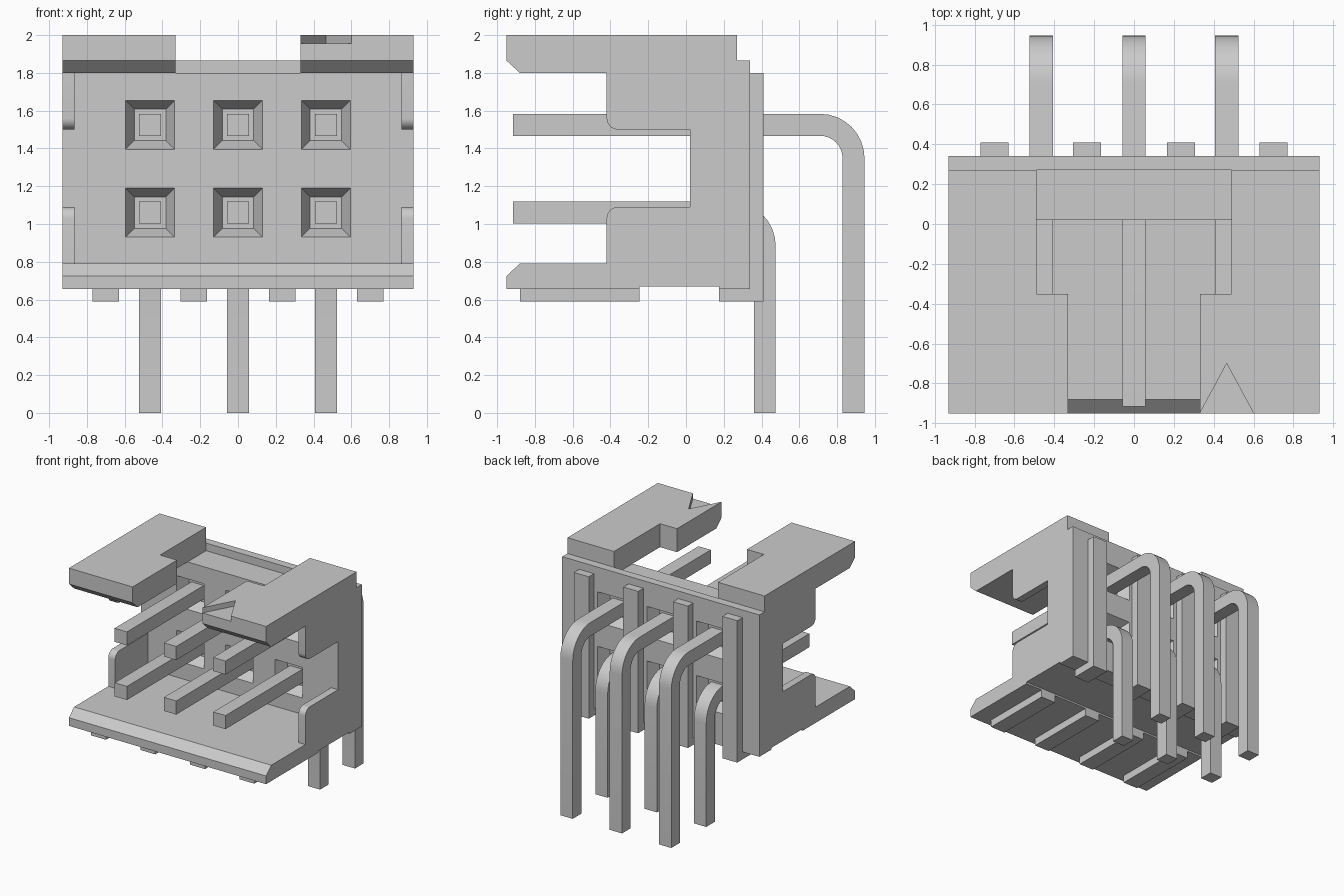
import bpy, bmesh
from math import cos, sin, pi, sqrt
from mathutils import Matrix, Vector

cube = bpy.data.objects.get("Cube")
if cube:
    bpy.data.objects.remove(cube, do_unlink=True)

grey = bpy.data.materials.new("plain_grey")
grey.use_nodes = True
grey.diffuse_color = (0.6, 0.6, 0.6, 1)
grey.node_tree.nodes["Principled BSDF"].inputs["Base Color"].default_value = (0.6, 0.6, 0.6, 1)


def add_object(name, bm):
    bmesh.ops.recalc_face_normals(bm, faces=bm.faces)
    mesh = bpy.data.meshes.new(name)
    bm.to_mesh(mesh)
    bm.free()
    mesh.materials.append(grey)
    obj = bpy.data.objects.new(name, mesh)
    bpy.context.collection.objects.link(obj)
    return obj


def extrude(name, points, vector):
    """Solid from a closed outline swept along a vector."""
    bm = bmesh.new()
    face = bm.faces.new([bm.verts.new(p) for p in points])
    new = bmesh.ops.extrude_face_region(bm, geom=[face])["geom"]
    verts = [g for g in new if isinstance(g, bmesh.types.BMVert)]
    bmesh.ops.translate(bm, verts=verts, vec=Vector(vector))
    return add_object(name, bm)


def side_solid(name, outline, x0, x1):
    return extrude(name, [(x0, y, z) for y, z in outline], (x1 - x0, 0, 0))


def box(name, x0, x1, y0, y1, z0, z1):
    return side_solid(name, [(y0, z0), (y1, z0), (y1, z1), (y0, z1)], x0, x1)


def frustum(name, x, z, y0, y1, half0, half1):
    """Square tapered block running along y."""
    bm = bmesh.new()
    bmesh.ops.create_cone(bm, cap_ends=True, segments=4, radius1=half0 * sqrt(2),
                          radius2=half1 * sqrt(2), depth=abs(y1 - y0))
    turn = -pi / 2 if y1 > y0 else pi / 2
    move = Matrix.Translation((x, (y0 + y1) / 2, z))
    bm.transform(move @ Matrix.Rotation(turn, 4, 'X') @ Matrix.Rotation(pi / 4, 4, 'Z'))
    return add_object(name, bm)


def arc(cy, cz, r, a0, a1, steps=8):
    angles = [a0 + (a1 - a0) * i / steps for i in range(steps + 1)]
    return [(cy + r * cos(a), cz + r * sin(a)) for a in angles]


def smooth(obj):
    bpy.ops.object.select_all(action='DESELECT')
    obj.select_set(True)
    bpy.context.view_layer.objects.active = obj
    bpy.ops.object.shade_smooth_by_angle(angle=pi / 6)


PIN_X = (-0.465, 0, 0.465)
PIN_Z = {"upper": 1.525, "lower": 1.06}
RIB_X = (-0.7, -0.235, 0.235, 0.7)
R = 0.06

# Housing: side outline with chamfered lips and rounded side windows
outline = [(-0.95, 2), (0.27, 2), (0.27, 1.865), (0.34, 1.865), (0.34, 0.655),
           (0.175, 0.655), (0.175, 0.67), (-0.245, 0.67), (-0.245, 0.655),
           (-0.95, 0.655), (-0.95, 0.725), (-0.88, 0.79), (-0.42, 0.79)]
outline += arc(-0.42 + R, 1.09 - R, R, pi, pi / 2)
outline += [(0.02, 1.09), (0.02, 1.5)]
outline += arc(-0.42 + R, 1.5 + R, R, 1.5 * pi, pi)
outline += [(-0.42, 1.8), (-0.88, 1.8), (-0.95, 1.865)]
housing = side_solid("housing", outline, -0.93, 0.93)

# Cutters: cavity, stepped key slot, corner marker, pin pockets
cutters = [
    box("cavity_cutter", -0.865, 0.865, -0.6, 0.02, 0.79, 1.8),
    box("slot_cutter", -0.33, 0.33, -1.1, -0.3, 1.7, 2.1),
    box("wide_slot_cutter", -0.49, 0.49, -0.35, 0.02, 1.7, 2.1),
    box("ledge_cutter", -0.49, 0.49, -0.05, 0.27, 1.8, 2.1),
    extrude("marker_cutter", [(0.303, -1, 1.955), (0.627, -1, 1.955), (0.465, -0.7, 1.955)],
            (0, 0, 0.1)),
]
for x in PIN_X:
    for z in PIN_Z.values():
        cutters.append(frustum("front_pocket_cutter", x, z, 0.0, 0.12, 0.139, 0.083))
        cutters.append(frustum("back_pocket_cutter", x, z, 0.36, 0.24, 0.139, 0.083))
for cutter in cutters:
    cutter.hide_render = True
    mod = housing.modifiers.new("cut", 'BOOLEAN')
    mod.operation = 'DIFFERENCE'
    mod.solver = 'EXACT'
    mod.object = cutter

# Apply the cuts and drop the helpers
bpy.context.view_layer.update()
graph = bpy.context.evaluated_depsgraph_get()
cut_mesh = bpy.data.meshes.new_from_object(housing.evaluated_get(graph))
housing.modifiers.clear()
housing.data = cut_mesh
for cutter in cutters:
    bpy.data.objects.remove(cutter, do_unlink=True)
smooth(housing)

# Rear ribs that wrap under the base, and front standoff strips
rib = [(0.3, 1.8), (0.41, 1.8), (0.41, 0.59), (0.175, 0.59), (0.175, 0.68), (0.3, 0.68)]
for i, x in enumerate(RIB_X):
    side_solid(f"rear_rib_{i + 1}", rib, x - 0.07, x + 0.07)
    box(f"front_standoff_{i + 1}", x - 0.07, x + 0.07, -0.88, -0.245, 0.59, 0.68)


# Right-angle pins
def pin(name, x, z, back):
    half, r_out, r_in = 0.058, 0.235, 0.119
    cy, cz = back - r_out, z + half - r_out
    shape = [(-0.915, z - half), (-0.915, z + half)]
    shape += arc(cy, cz, r_out, pi / 2, 0)
    shape += [(back, 0), (back - 2 * half, 0)]
    shape += arc(cy, cz, r_in, 0, pi / 2)
    smooth(side_solid(name, shape, x - half, x + half))


for i, x in enumerate(PIN_X):
    pin(f"upper_pin_{i + 1}", x, PIN_Z["upper"], 0.945)
    pin(f"lower_pin_{i + 1}", x, PIN_Z["lower"], 0.475)
